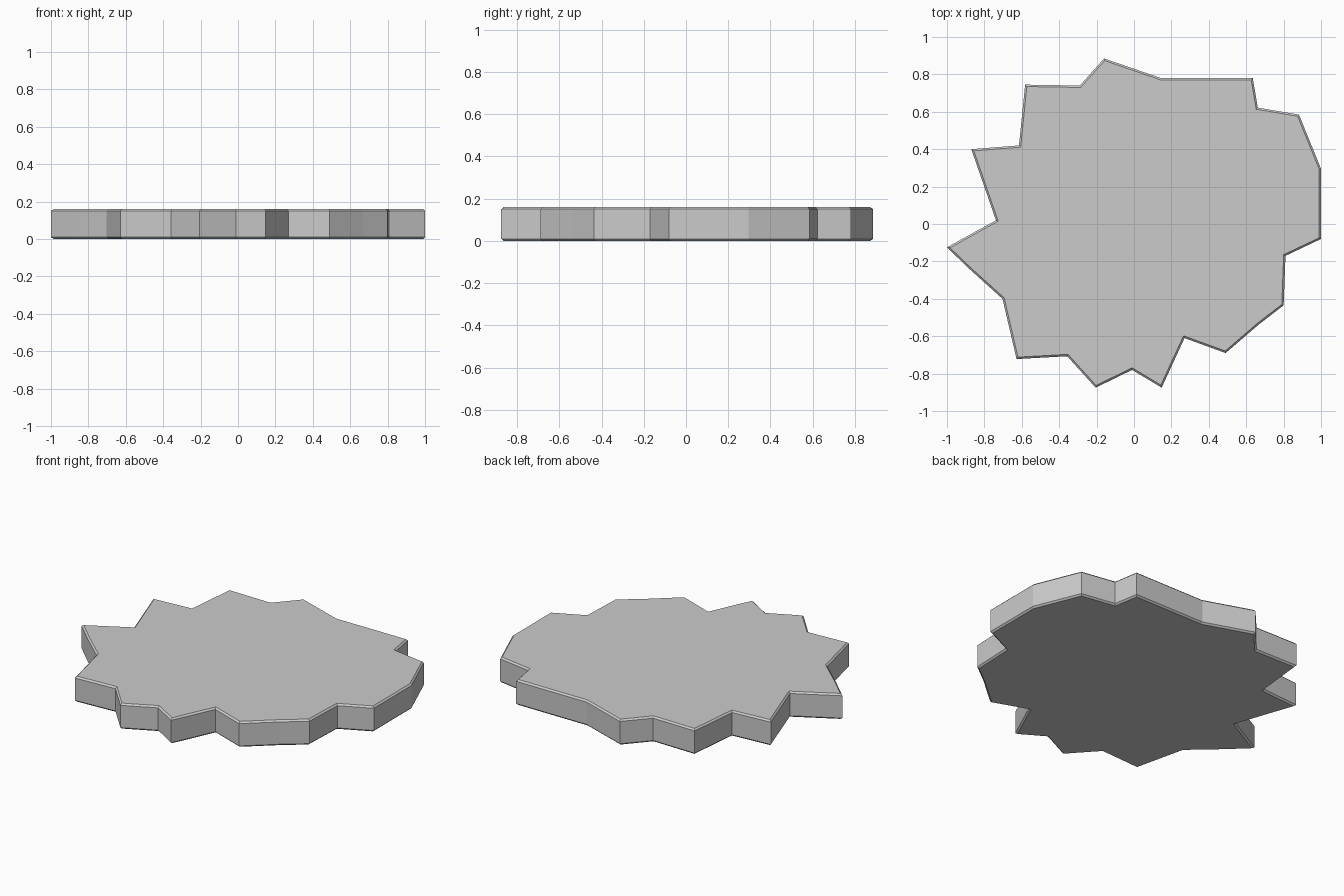
import bpy, bmesh

if "Cube" in bpy.data.objects:
    bpy.data.objects.remove(bpy.data.objects["Cube"])

HEIGHT = 0.16
BEVEL = 0.01

# Jagged outline of the slab, clockwise from the back
OUTLINE = [
    (-0.16, 0.885), (0.145, 0.78), (0.635, 0.78), (0.662, 0.622), (0.882, 0.585),
    (1.0, 0.295), (1.0, -0.08), (0.81, -0.17), (0.80, -0.435), (0.67, -0.535),
    (0.49, -0.69), (0.27, -0.61), (0.148, -0.875), (-0.01, -0.78), (-0.205, -0.875),
    (-0.357, -0.707), (-0.628, -0.722), (-0.703, -0.40), (-0.875, -0.245),
    (-1.0, -0.125), (-0.738, 0.02), (-0.87, 0.40), (-0.615, 0.42),
    (-0.582, 0.745), (-0.29, 0.74),
]

# Extrude the outline into a slab
bm = bmesh.new()
base = bm.faces.new([bm.verts.new((x, y, 0)) for x, y in OUTLINE])
top = bmesh.ops.extrude_face_region(bm, geom=[base], use_keep_orig=True)["geom"]
for v in top:
    if isinstance(v, bmesh.types.BMVert):
        v.co.z = HEIGHT
bmesh.ops.recalc_face_normals(bm, faces=bm.faces)

# Chamfer the upper and lower rims
rims = [e for e in bm.edges if abs(e.verts[0].co.z - e.verts[1].co.z) < 1e-5]
bmesh.ops.bevel(bm, geom=rims, offset=BEVEL, segments=1, profile=0.5, affect='EDGES')
bmesh.ops.recalc_face_normals(bm, faces=bm.faces)

mesh = bpy.data.meshes.new("stone_slab")
bm.to_mesh(mesh)
bm.free()
slab = bpy.data.objects.new("stone_slab", mesh)
bpy.context.collection.objects.link(slab)
